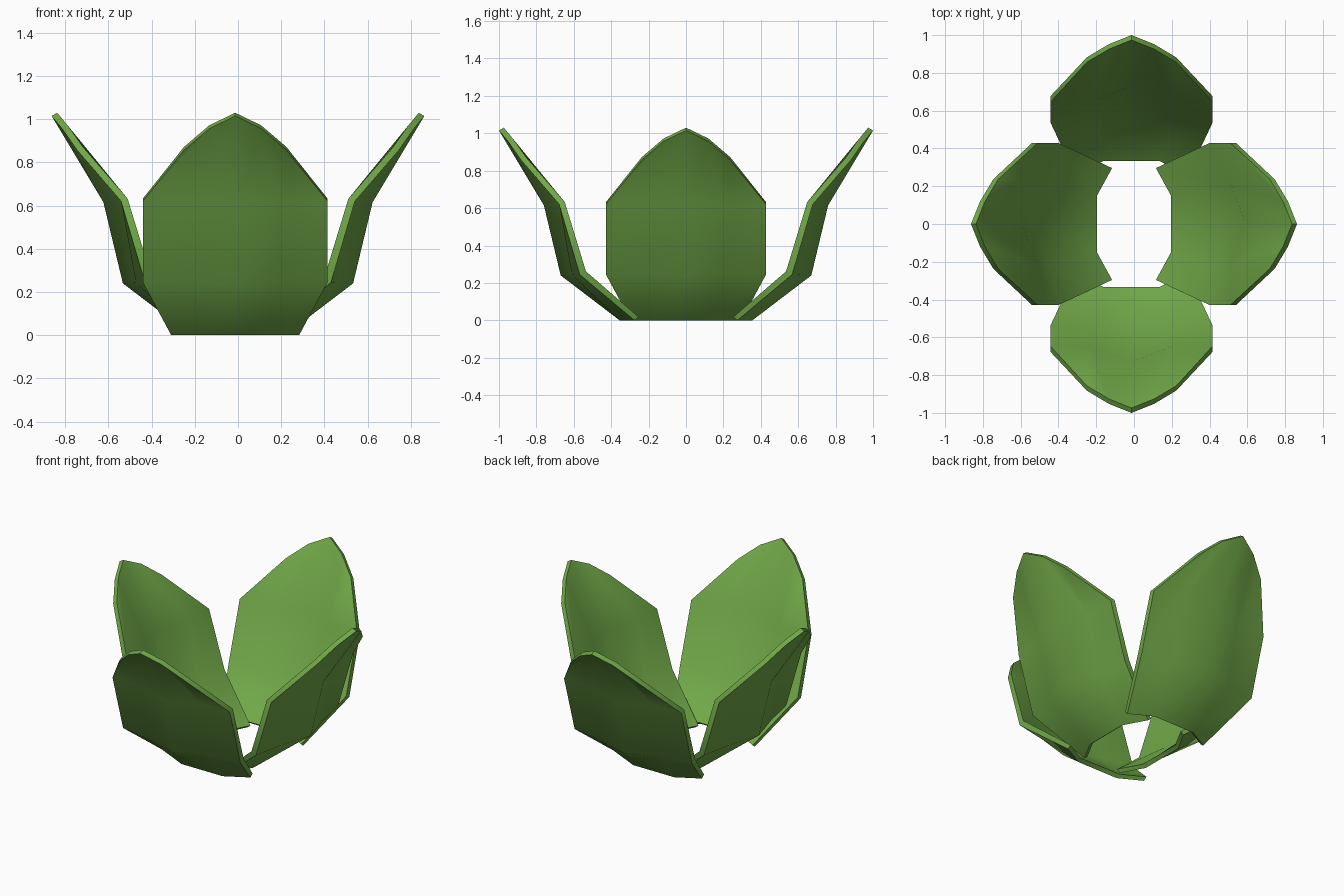
import bpy
import math
from mathutils import Matrix

if "Cube" in bpy.data.objects:
    bpy.data.objects.remove(bpy.data.objects["Cube"])

green = bpy.data.materials.new("leaf_green")
green.diffuse_color = (0.165, 0.395, 0.065, 1)
green.use_nodes = True
green.node_tree.nodes["Principled BSDF"].inputs["Base Color"].default_value = green.diffuse_color

# Outer surface of one leaf, rows from base to tip.
# Each point is (half width, distance from centre, height): midline, middle, edge
ROWS = [
    [(0, 0.355, 0.0), (0.15, 0.355, 0.0), (0.296, 0.275, 0.0)],
    [(0, 0.67, 0.24), (0.215, 0.61, 0.243), (0.428, 0.568, 0.245)],
    [(0, 0.76, 0.615), (0.215, 0.678, 0.618), (0.428, 0.678, 0.62)],
    [(0, 1.0, 1.015), (0.12, 0.952, 0.957), (0.237, 0.882, 0.857)],
]
# Leaf thickness per row, inwards and upwards
THICK = [(0.022, 0.018), (0.033, 0.017), (0.030, 0.012), (0.026, 0.015)]


def leaf(name, angle, inset, shift_x):
    """Curved leaf facing -y, moved inward by inset, then turned about z."""
    n, rows = 5, len(ROWS)
    outer, inner = [], []
    for row, (dr, dz) in zip(ROWS, THICK):
        full = [(-u, r, z) for u, r, z in reversed(row[1:])] + row
        outer += [(u, inset - r, z) for u, r, z in full]
        inner += [(u, inset - r + dr, z + dz) for u, r, z in full]
    k = len(outer)
    # Outer skin and reversed inner skin
    faces = []
    for j in range(rows - 1):
        for i in range(n - 1):
            a = j * n + i
            quad = (a, a + 1, a + n + 1, a + n)
            faces += [quad, tuple(v + k for v in reversed(quad))]
    # Rim joining the two skins
    loop = list(range(n)) + [j * n + n - 1 for j in range(1, rows)]
    loop += [(rows - 1) * n + i for i in range(n - 2, -1, -1)]
    loop += [j * n for j in range(rows - 2, 0, -1)]
    for a, b in zip(loop, loop[1:] + loop[:1]):
        faces.append((b, a, a + k, b + k))

    mesh = bpy.data.meshes.new(name)
    mesh.from_pydata(outer + inner, [], faces)
    mesh.transform(Matrix.Translation((shift_x, 0, 0)) @ Matrix.Rotation(angle, 4, 'Z'))
    mesh.materials.append(green)
    obj = bpy.data.objects.new(name, mesh)
    bpy.context.collection.objects.link(obj)
    bpy.ops.object.select_all(action='DESELECT')
    obj.select_set(True)
    bpy.context.view_layer.objects.active = obj
    bpy.ops.object.shade_smooth_by_angle(angle=math.radians(50))


# Front and back leaves stand further out than the side pair
leaf("front_leaf", 0, 0, -0.013)
leaf("right_leaf", math.pi / 2, 0.137, 0)
leaf("back_leaf", math.pi, 0, -0.013)
leaf("left_leaf", -math.pi / 2, 0.137, 0)
